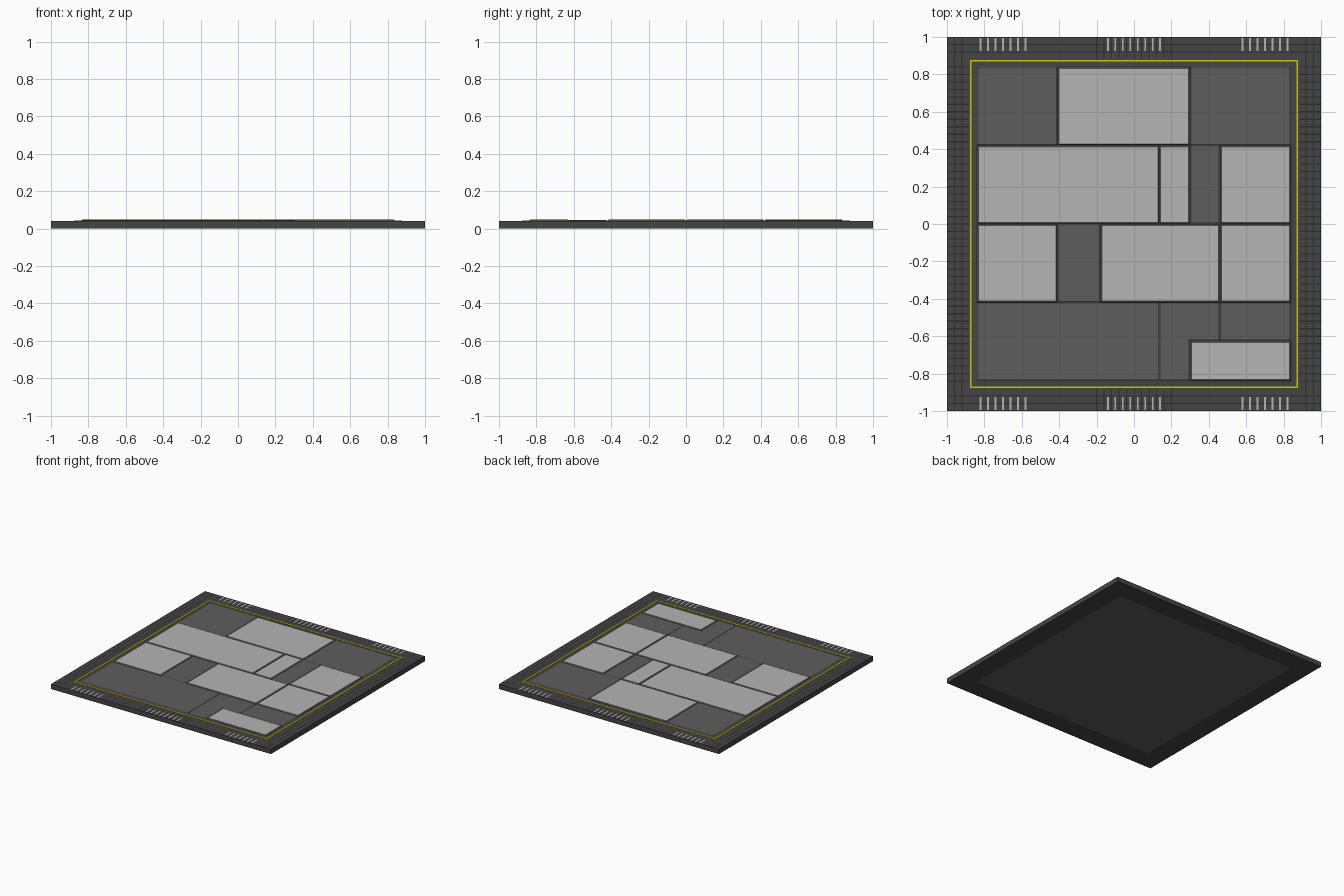
import bpy, bmesh

if "Cube" in bpy.data.objects:
    bpy.data.objects.remove(bpy.data.objects["Cube"])


def material(name, v):
    m = bpy.data.materials.new(name)
    m.diffuse_color = (*v, 1)
    m.use_nodes = True
    m.node_tree.nodes["Principled BSDF"].inputs["Base Color"].default_value = m.diffuse_color
    return m


DARK = material("dark_grey", (0.06, 0.06, 0.06))
BLACK = material("seam_grey", (0.025, 0.025, 0.025))
MID = material("mid_grey", (0.11, 0.11, 0.11))
LIGHT = material("light_grey", (0.46, 0.46, 0.46))
YELLOW = material("yellow", (0.6, 0.6, 0.0))


def finish(bm, name, *mats):
    mesh = bpy.data.meshes.new(name)
    bm.to_mesh(mesh)
    bm.free()
    for m in mats:
        mesh.materials.append(m)
    obj = bpy.data.objects.new(name, mesh)
    bpy.context.collection.objects.link(obj)
    return obj


def square_loft(bm, profile, closed=False):
    """Skin square rings given as (half size, z)."""
    rings = [[bm.verts.new((sx * h, sy * h, z)) for sx, sy in
              ((-1, -1), (1, -1), (1, 1), (-1, 1))] for h, z in profile]
    pairs = list(zip(rings, rings[1:]))
    if closed:
        pairs.append((rings[-1], rings[0]))
    for a, b in pairs:
        for i in range(4):
            j = (i + 1) % 4
            bm.faces.new((a[i], a[j], b[j], b[i]))
    return rings


def quad(bm, x0, x1, y0, y1, z):
    bm.faces.new([bm.verts.new(p) for p in
                  ((x0, y0, z), (x1, y0, z), (x1, y1, z), (x0, y1, z))])


# Slab with raised deck and a paler underside panel
bm = bmesh.new()
rings = square_loft(bm, [(0.84, 0), (1, 0), (1, 0.04), (0.88, 0.04), (0.84, 0.043)])
bm.faces.new(rings[-1])
under = bm.faces.new(rings[0][::-1])
under.material_index = 1
finish(bm, "slab", DARK, MID)

# Yellow outline
bm = bmesh.new()
square_loft(bm, [(0.878, 0.04), (0.878, 0.0435), (0.868, 0.0435), (0.868, 0.04)])
finish(bm, "yellow_outline", YELLOW)


# Chamfered floor plates
def plate(name, pts, light):
    top = 0.049 if light else 0.047
    bm = bmesh.new()
    face = bm.faces.new([bm.verts.new((x, y, 0.0432)) for x, y in pts])
    face.normal_update()
    bmesh.ops.inset_region(bm, faces=[face], thickness=0.002, use_boundary=True)
    bmesh.ops.inset_region(bm, faces=[face], thickness=0.009, use_boundary=True)
    for v in face.verts:
        v.co.z = top
    for f in bm.faces:
        if f is not face:
            f.material_index = 1
    finish(bm, name, LIGHT if light else MID, MID if light else DARK)


A, B, C, D, E, F = -0.84, -0.41, -0.18, 0.135, 0.30, 0.46
R = 0.84
rects = [
    (A, B, 0.42, R, 0), (B, E, 0.42, R, 1), (E, R, 0.42, R, 0),
    (A, D, 0, 0.42, 1), (D, E, 0, 0.42, 1), (E, F, 0, 0.42, 0), (F, R, 0, 0.42, 1),
    (A, B, -0.42, 0, 1), (B, C, -0.42, 0, 0), (C, F, -0.42, 0, 1), (F, R, -0.42, 0, 1),
    (A, D, -R, -0.42, 0), (F, R, -0.625, -0.42, 0), (E, R, -R, -0.625, 1),
]
for i, (x0, x1, y0, y1, light) in enumerate(rects):
    plate(f"floor_plate_{i + 1}", [(x0, y0), (x1, y0), (x1, y1), (x0, y1)], light)
plate("corner_plate", [(D, -R), (E, -R), (E, -0.625), (F, -0.625), (F, -0.42), (D, -0.42)], 0)

# Fine seams in the border tread
bm = bmesh.new()
w, z = 0.003, 0.0403
for s in (-1, 1):
    for o in (0.92, 0.96):
        quad(bm, s * o - w, s * o + w, -1, 1, z)
        quad(bm, -1, 1, s * o - w, s * o + w, z)
    x0, x1 = sorted((s * 0.885, s * 1.0))
    for k in range(-21, 22):
        p = k * 0.04
        quad(bm, x0, x1, p - w, p + w, z)
        if abs(p) < 0.21:
            quad(bm, p - w, p + w, x0, x1, z)
finish(bm, "border_seams", BLACK)

# Pale tick marks on the front and back borders
bm = bmesh.new()
ticks = [c + 0.04 * k for c in (-0.82, 0.58) for k in range(7)]
ticks += [-0.14 + 0.04 * k for k in range(8)]
for x in ticks:
    for y0 in (-0.995, 0.925):
        quad(bm, x - 0.005, x + 0.005, y0, y0 + 0.07, 0.0408)
finish(bm, "tick_marks", LIGHT)
